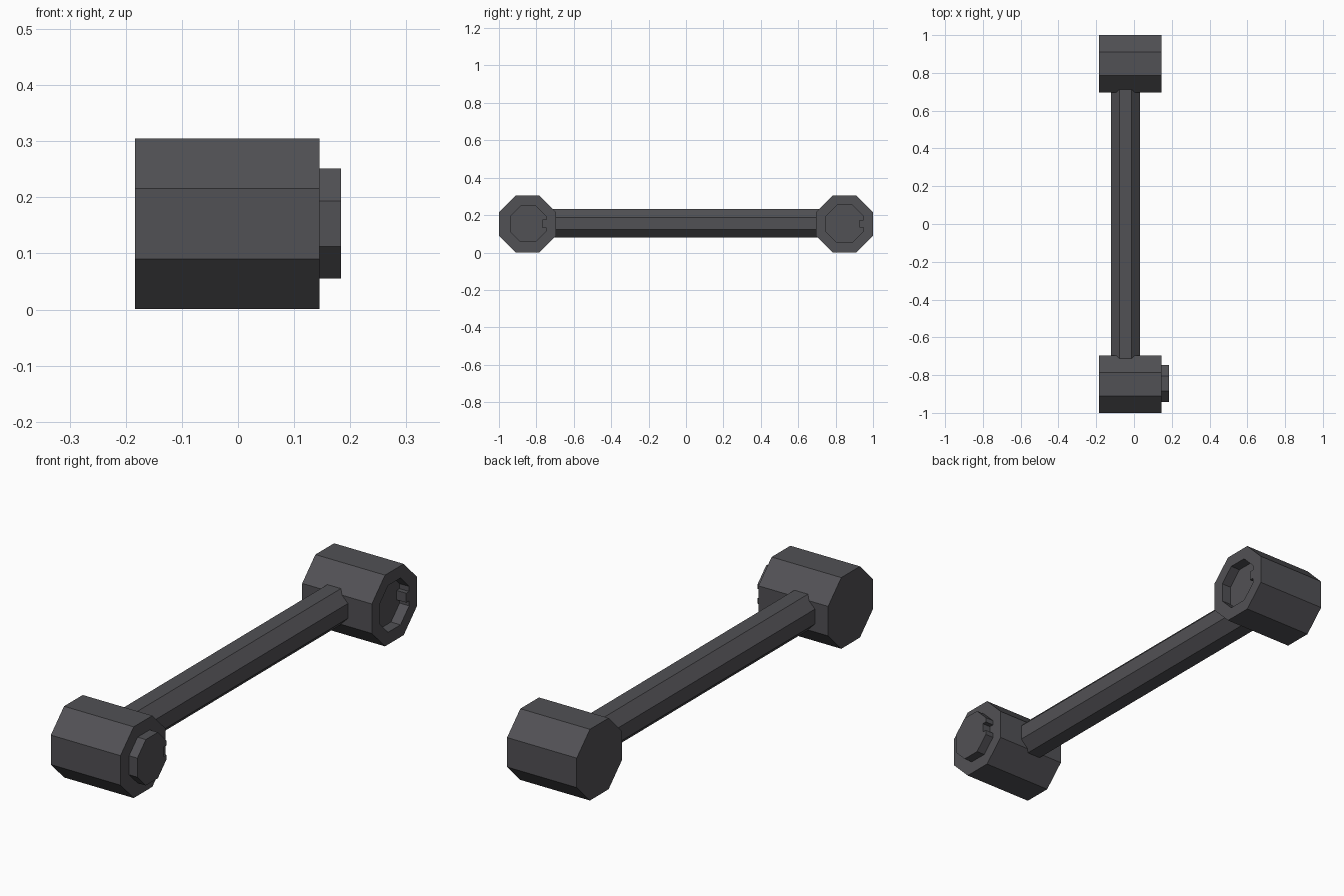
import bpy
import bmesh
from math import cos, sin, pi

default = bpy.data.objects.get("Cube")
if default:
    bpy.data.objects.remove(default, do_unlink=True)

# Single dark metal colour
metal = bpy.data.materials.new("dark grey metal")
metal.use_nodes = True
colour = (0.083, 0.082, 0.09, 1)
metal.diffuse_color = colour
metal.node_tree.nodes["Principled BSDF"].inputs["Base Color"].default_value = colour

MID_Z = 0.153
BARREL_Y = 0.848


def octagon(apothem):
    """Octagon with flat top and sides, as (across, up) points."""
    r = apothem / cos(pi / 8)
    return [(r * cos(pi / 8 + k * pi / 4), r * sin(pi / 8 + k * pi / 4)) for k in range(8)]


def keyed_octagon(apothem, depth=0.02, half=0.02):
    """Octagon with a square key slot in the side facing +across."""
    a, d = apothem, apothem - depth
    return octagon(a) + [(a, -half), (d, -half), (d, half), (a, half)]


def prism(name, profile, axis, start, end, centre):
    """Extrude a profile along x or y; centre gives (across, up)."""
    bm = bmesh.new()

    def place(t, p):
        u, v = p[0] + centre[0], p[1] + centre[1]
        return (t, u, v) if axis == "x" else (u, t, v)

    face = bm.faces.new([bm.verts.new(place(start, p)) for p in profile])
    new = bmesh.ops.extrude_face_region(bm, geom=[face])["geom"]
    offset = (end - start, 0, 0) if axis == "x" else (0, end - start, 0)
    bmesh.ops.translate(bm, vec=offset, verts=[g for g in new if isinstance(g, bmesh.types.BMVert)])
    bmesh.ops.recalc_face_normals(bm, faces=bm.faces)
    mesh = bpy.data.meshes.new(name)
    bm.to_mesh(mesh)
    bm.free()
    mesh.materials.append(metal)
    obj = bpy.data.objects.new(name, mesh)
    bpy.context.collection.objects.link(obj)
    return obj


# End barrels
prism("front_barrel", octagon(0.152), "x", -0.184, 0.145, (-BARREL_Y, MID_Z))
back = prism("back_barrel", octagon(0.152), "x", -0.184, 0.145, (BARREL_Y, MID_Z))

# Connecting rod
prism("connecting_rod", octagon(0.077), "y", -0.74, 0.74, (-0.045, 0.156))

# Keyed stud on the front barrel
prism("keyed_stud", keyed_octagon(0.098), "x", 0.12, 0.184, (-BARREL_Y + 0.004, MID_Z))

# Matching keyed socket cut into the back barrel
cutter = prism("socket_cutter", keyed_octagon(0.1), "x", 0.1, 0.2, (BARREL_Y, MID_Z))
cutter.hide_render = True
cutter.hide_viewport = True
cut = back.modifiers.new("socket", "BOOLEAN")
cut.operation = "DIFFERENCE"
cut.solver = "EXACT"
cut.object = cutter
